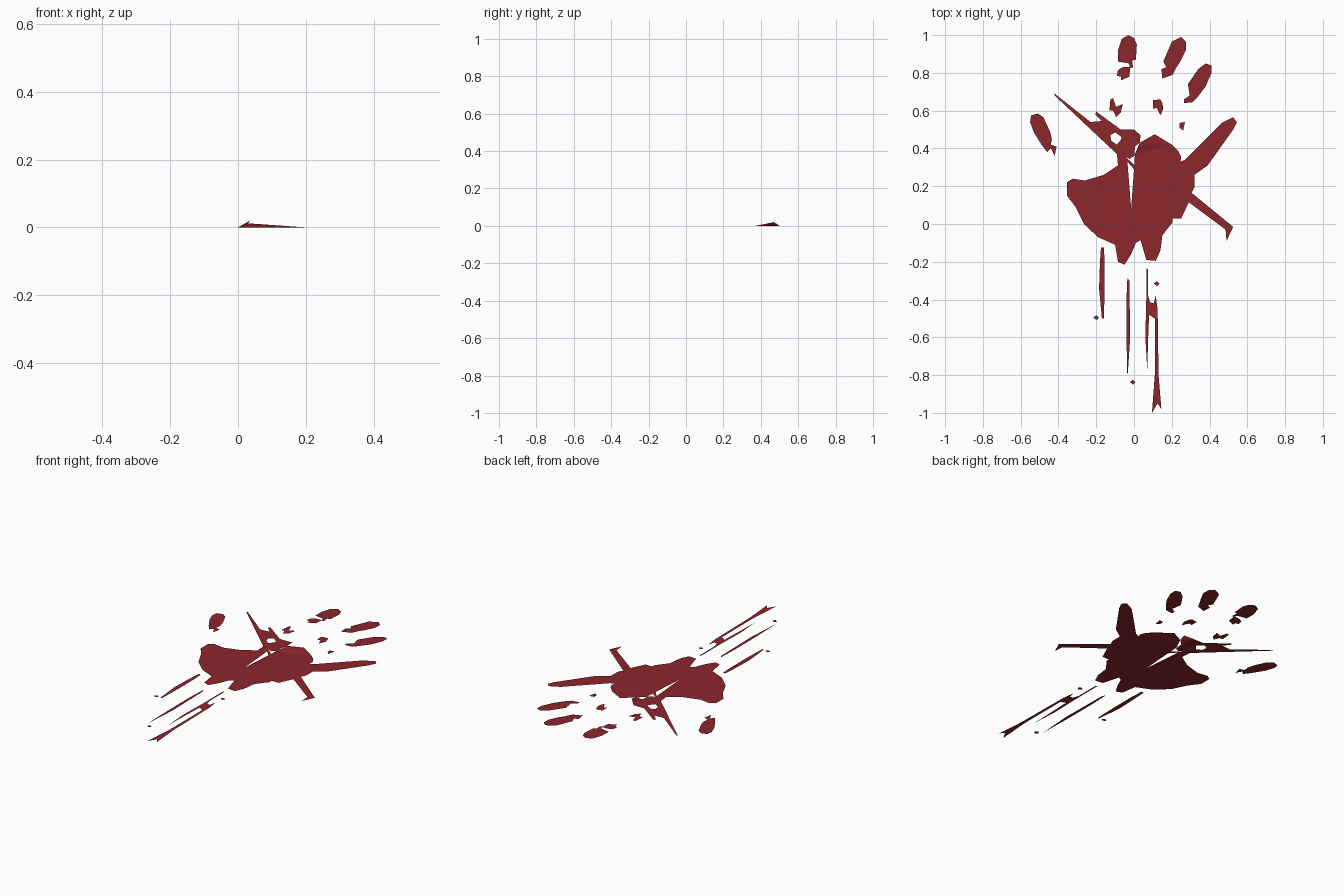
import bpy, bmesh

mat = bpy.data.materials.new("dried_red")
mat.diffuse_color = (0.27, 0.02, 0.025, 1)


def patch(name, *outlines):
    """Flat sheet object from one or more outlines; a third coordinate lifts a point."""
    bm = bmesh.new()
    for pts in outlines:
        bm.faces.new([bm.verts.new((p[0], p[1], p[2] if len(p) > 2 else 0)) for p in pts])
    bm.normal_update()
    for f in bm.faces:
        if f.normal.z < 0:
            f.normal_flip()
    bmesh.ops.triangulate(bm, faces=bm.faces[:])
    me = bpy.data.meshes.new(name)
    bm.to_mesh(me)
    bm.free()
    me.materials.append(mat)
    ob = bpy.data.objects.new(name, me)
    bpy.context.collection.objects.link(ob)


# Palm: heel half on the left, outer half with little finger and side splash
patch("palm",
      [(-.355, .22), (-.325, .24), (-.26, .23), (-.16, .26), (-.085, .31), (-.035, .33),
       (-.015, .08), (.01, -.1), (-.015, -.16), (-.05, -.215), (-.085, -.2), (-.1, -.11),
       (-.19, -.07), (-.265, 0), (-.31, .09), (-.355, .15)],
      [(-.015, .08), (0, .29), (.005, .37), (.03, .43, .012), (.11, .475, .005), (.2, .42),
       (.235, .385), (.25, .355), (.245, .33), (.27, .34), (.465, .535), (.525, .565),
       (.545, .54), (.525, .5), (.39, .31), (.32, .26), (.32, .195), (.305, .165),
       (.525, -.015), (.49, -.09), (.485, -.03), (.29, .115), (.25, .03), (.205, .03),
       (.205, .01), (.15, -.06), (.14, -.14), (.115, -.195), (.065, -.19), (.035, -.085),
       (.01, -.1)])

# Long splash and slightly lifted knuckle smear around a small gap
patch("upper_splash",
      [(-.42, .69), (-.23, .54), (-.17, .545), (-.125, .51), (-.125, .47), (-.12, .44),
       (-.09, .42), (-.05, .36), (.005, .31), (0, .29), (-.035, .33), (-.085, .31),
       (-.09, .37), (-.42, .68)],
      [(-.2, .595), (-.07, .5), (0, .5), (.035, .47, .02), (.03, .43, .012), (.005, .41),
       (.002, .36), (-.025, .345), (-.05, .36), (-.09, .42), (-.07, .445), (-.065, .46),
       (-.1, .485), (-.125, .47), (-.125, .51), (-.17, .545), (-.205, .58)])

# Fingertips
patch("index_fingertip",
      [(-.085, .86), (-.085, .92), (-.065, .98), (-.03, 1), (0, .985), (.015, .95),
       (.01, .87), (-.01, .865), (-.005, .83), (-.02, .825), (-.025, .78), (-.07, .76),
       (-.07, .78), (-.09, .785), (-.085, .815), (-.06, .83), (-.022, .832), (-.027, .85)])
patch("middle_fingertip",
      [(.155, .86), (.2, .965), (.25, .99), (.275, .965), (.275, .92), (.245, .86),
       (.225, .83), (.205, .79), (.15, .77), (.145, .82), (.17, .83)])
patch("ring_fingertip",
      [(.285, .74), (.34, .82), (.38, .85), (.41, .84), (.41, .8), (.38, .73),
       (.335, .67), (.31, .645), (.265, .64), (.265, .66), (.295, .68)])
patch("thumb_tip",
      [(-.545, .575), (-.51, .585), (-.48, .565), (-.445, .49), (-.435, .45), (-.44, .42),
       (-.41, .41), (-.42, .36), (-.44, .4), (-.46, .38), (-.49, .42), (-.53, .485),
       (-.55, .54)])

# Small marks from the lower finger joints
patch("joint_marks",
      [(-.125, .66), (-.11, .665), (-.095, .62), (-.06, .635), (-.07, .59), (-.095, .565),
       (-.11, .6), (-.13, .6)],
      [(.1, .655), (.14, .66), (.15, .64), (.155, .61), (.14, .575), (.12, .615), (.1, .61)],
      [(.24, .535), (.27, .54), (.26, .495), (.24, .51)])

# Drips running down
patch("left_drip",
      [(-.175, -.125), (-.16, -.125), (-.155, -.2), (-.155, -.35), (-.16, -.5),
       (-.17, -.5), (-.185, -.34), (-.18, -.2)])
patch("middle_drip",
      [(-.035, -.285), (-.025, -.3), (-.02, -.6), (-.035, -.82), (-.04, -.6), (-.04, -.4)])
patch("right_drips",
      [(.065, -.235), (.075, -.24), (.075, -.38), (.085, -.415), (.105, -.42), (.115, -.38),
       (.125, -.45), (.13, -.8), (.145, -.98), (.125, -.95), (.095, -1), (.11, -.8),
       (.11, -.5), (.08, -.48), (.075, -.6), (.07, -.77), (.06, -.6), (.065, -.4)])

# Stray droplets
patch("droplets", *[[(x - .015, y), (x, y + .012), (x + .015, y), (x + .003, y - .014)]
                    for x, y in ((-.2, -.495), (.12, -.315), (-.007, -.837))])
